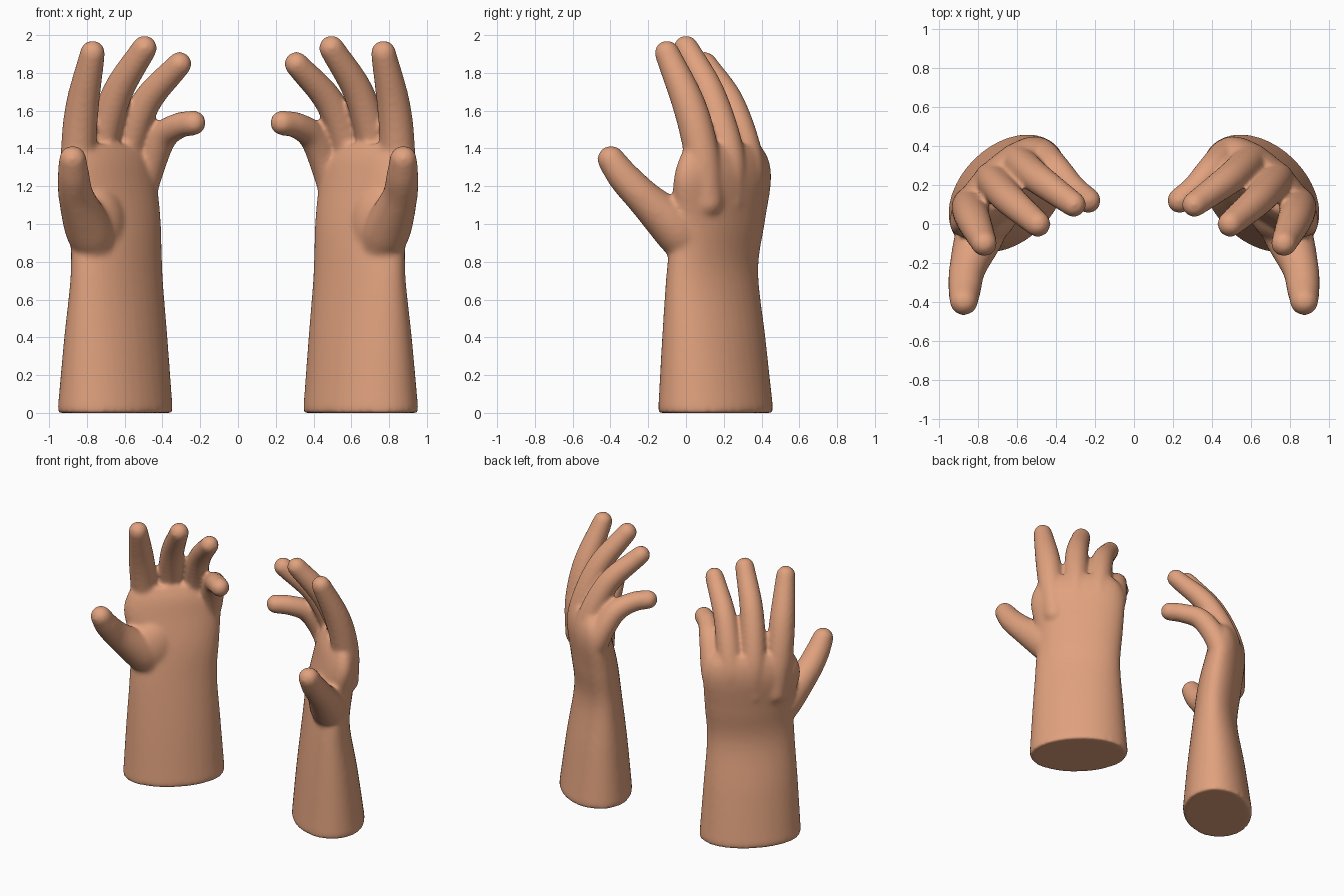
import bpy, bmesh, math
from mathutils import Vector

if "Cube" in bpy.data.objects:
    bpy.data.objects.remove(bpy.data.objects["Cube"])

skin = bpy.data.materials.new("skin")
skin.diffuse_color = (0.75, 0.36, 0.21, 1)
skin.use_nodes = True
skin.node_tree.nodes["Principled BSDF"].inputs["Base Color"].default_value = skin.diffuse_color
U = Vector((1, -1, 0)).normalized()   # across the palm, towards the thumb
N = Vector((1, 1, 0)).normalized()    # towards the back of the hand
SEG = 40

# forearm and palm sections: x, y, z, half width, half thickness
ARM = [(.65, .157, 0, .352, .247), (.65, .157, .03, .352, .247), (.647, .147, .4, .328, .205),
       (.643, .14, .75, .305, .157), (.652, .172, 1.0, .31, .152),
       (.688, .192, 1.22, .338, .14), (.695, .2, 1.34, .315, .12), (.70, .2, 1.42, .26, .085)]
# digits: x, y, z, radius along each one
DIGITS = {
    "index": [(.83, .11, 1.12, .09), (.845, .085, 1.36, .093), (.825, .02, 1.62, .089), (.77, -.1, 1.905, .067)],
    "middle": [(.72, .22, 1.12, .09), (.73, .225, 1.36, .087), (.645, .13, 1.68, .082), (.495, 0, 1.932, .067)],
    "ring": [(.61, .28, 1.1, .09), (.605, .325, 1.32, .087), (.495, .235, 1.63, .08), (.31, .1, 1.847, .065)],
    "little": [(.54, .32, 1.05, .08), (.49, .365, 1.24, .083), (.405, .285, 1.45, .077),
               (.315, .185, 1.52, .069), (.235, .12, 1.535, .066)],
    "thumb": [(.74, .03, .84, .1), (.79, -.05, .97, .125), (.855, -.225, 1.14, .095),
              (.87, -.33, 1.25, .085), (.875, -.397, 1.342, .073)],
}


def spline(pts, steps=8):
    """Smooth path through the control points (position and size together)."""
    p = [Vector(q) for q in pts]
    p = [2 * p[0] - p[1]] + p + [2 * p[-1] - p[-2]]
    out = []
    for i in range(1, len(p) - 2):
        a, b, c, d = p[i - 1:i + 3]
        for k in range(steps):
            t = k / steps
            out.append(b + .5 * t * (c - a + t * (2 * a - 5 * b + 4 * c - d + t * (3 * (b - c) + d - a))))
    return out + [p[-2]]


def loft(bm, sections):
    """Closed skin through (centre, axis1, axis2) ellipses."""
    rings = [[bm.verts.new(c + u * math.cos(2 * math.pi * k / SEG) + v * math.sin(2 * math.pi * k / SEG))
              for k in range(SEG)] for c, u, v in sections]
    for r, s in zip(rings, rings[1:]):
        for k in range(SEG):
            j = (k + 1) % SEG
            bm.faces.new((r[k], r[j], s[j], s[k]))
    bm.faces.new(rings[0][::-1])
    bm.faces.new(rings[-1])


def ball(bm, centre, radius):
    made = bmesh.ops.create_uvsphere(bm, u_segments=32, v_segments=20, radius=1)
    for v in made["verts"]:
        v.co = v.co * radius + Vector(centre)


def digit(bm, pts):
    path = spline(pts)
    pos = [q.to_3d() for q in path]
    secs = []
    for i, q in enumerate(path):
        t = (pos[min(i + 1, len(pos) - 1)] - pos[max(i - 1, 0)]).normalized()
        u = (U - t * U.dot(t)).normalized()
        secs.append((pos[i], u * q.w, t.cross(u) * q.w))
    loft(bm, secs)
    ball(bm, pos[-1], path[-1].w)
    ball(bm, pos[0], path[0].w)


def hand(name, side):
    bm = bmesh.new()
    # forearm and palm, straight-cut at the base
    secs = [(Vector(s[:3]), U * s[3], N * s[4]) for s in ARM[:2]]
    for a in spline([Vector(s) for s in ARM[1:]], 6)[1:]:
        secs.append((Vector(a[:3]), U * a[3], N * a[4]))
    loft(bm, secs)
    # fingers and thumb
    for pts in DIGITS.values():
        digit(bm, pts)
    # flesh pad at the thumb root
    pad = bmesh.ops.create_uvsphere(bm, u_segments=32, v_segments=20, radius=1)
    for v in pad["verts"]:
        c = v.co.copy()
        v.co = Vector((.735, .03, .99)) + U * c.x * .17 + N * c.y * .12 + Vector((0, 0, c.z * .21))
    for v in bm.verts:
        v.co.x *= side
    bmesh.ops.recalc_face_normals(bm, faces=bm.faces)
    me = bpy.data.meshes.new(name)
    bm.to_mesh(me)
    bm.free()
    me.materials.append(skin)
    ob = bpy.data.objects.new(name, me)
    bpy.context.collection.objects.link(ob)
    # fuse everything and soften the joins
    rm = ob.modifiers.new("fuse", "REMESH")
    rm.mode = "VOXEL"
    rm.voxel_size = .013
    rm.use_smooth_shade = True
    sm = ob.modifiers.new("soften", "SMOOTH")
    sm.factor = .5
    sm.iterations = 14


hand("right_side_hand", 1)
hand("left_side_hand", -1)
